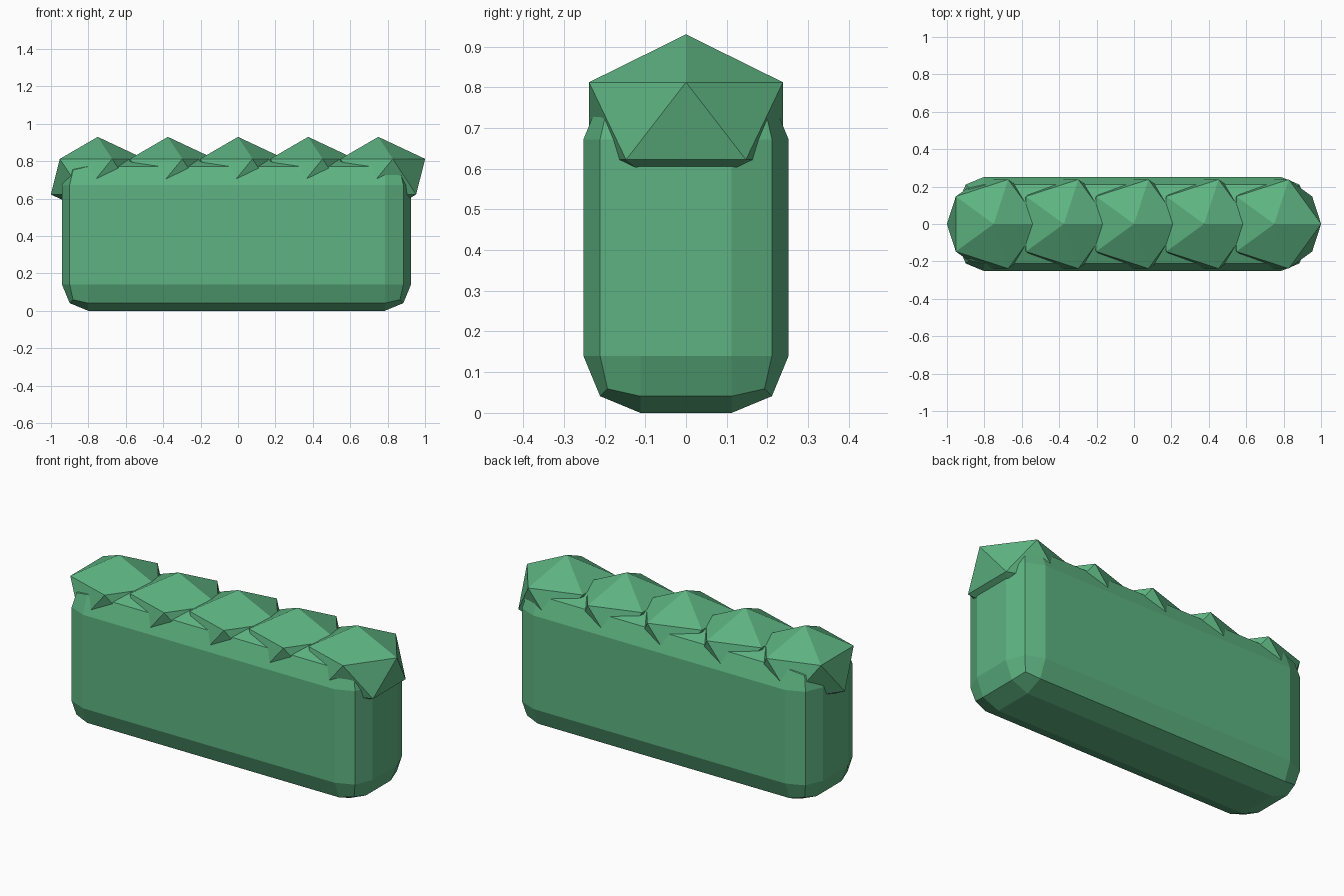
import bpy

if "Cube" in bpy.data.objects:
    bpy.data.objects.remove(bpy.data.objects["Cube"])

leaf = bpy.data.materials.new("leaf_green")
leaf.diffuse_color = (0.11, 0.45, 0.22, 1.0)
leaf.use_nodes = True
leaf.node_tree.nodes["Principled BSDF"].inputs["Base Color"].default_value = leaf.diffuse_color

# Long block with two-step chamfered edges
bpy.ops.mesh.primitive_cube_add(size=1, location=(-0.008, 0, 0.406))
body = bpy.context.object
body.name = "hedge_body"
body.scale = (1.866, 0.504, 0.812)
bpy.ops.object.transform_apply(location=False, rotation=False, scale=True)
bevel = body.modifiers.new("rounded_edges", 'BEVEL')
bevel.width = 0.14
bevel.segments = 2
body.data.materials.append(leaf)

# Row of flattened low-poly tufts along the top
for i in range(5):
    bpy.ops.mesh.primitive_ico_sphere_add(
        subdivisions=1, radius=0.28, location=(-0.75 + 0.375 * i, 0, 0.717))
    tuft = bpy.context.object
    tuft.name = f"leaf_tuft_{i + 1}"
    tuft.scale.z = 0.76
    bpy.ops.object.transform_apply(location=False, rotation=False, scale=True)
    tuft.data.materials.append(leaf)
